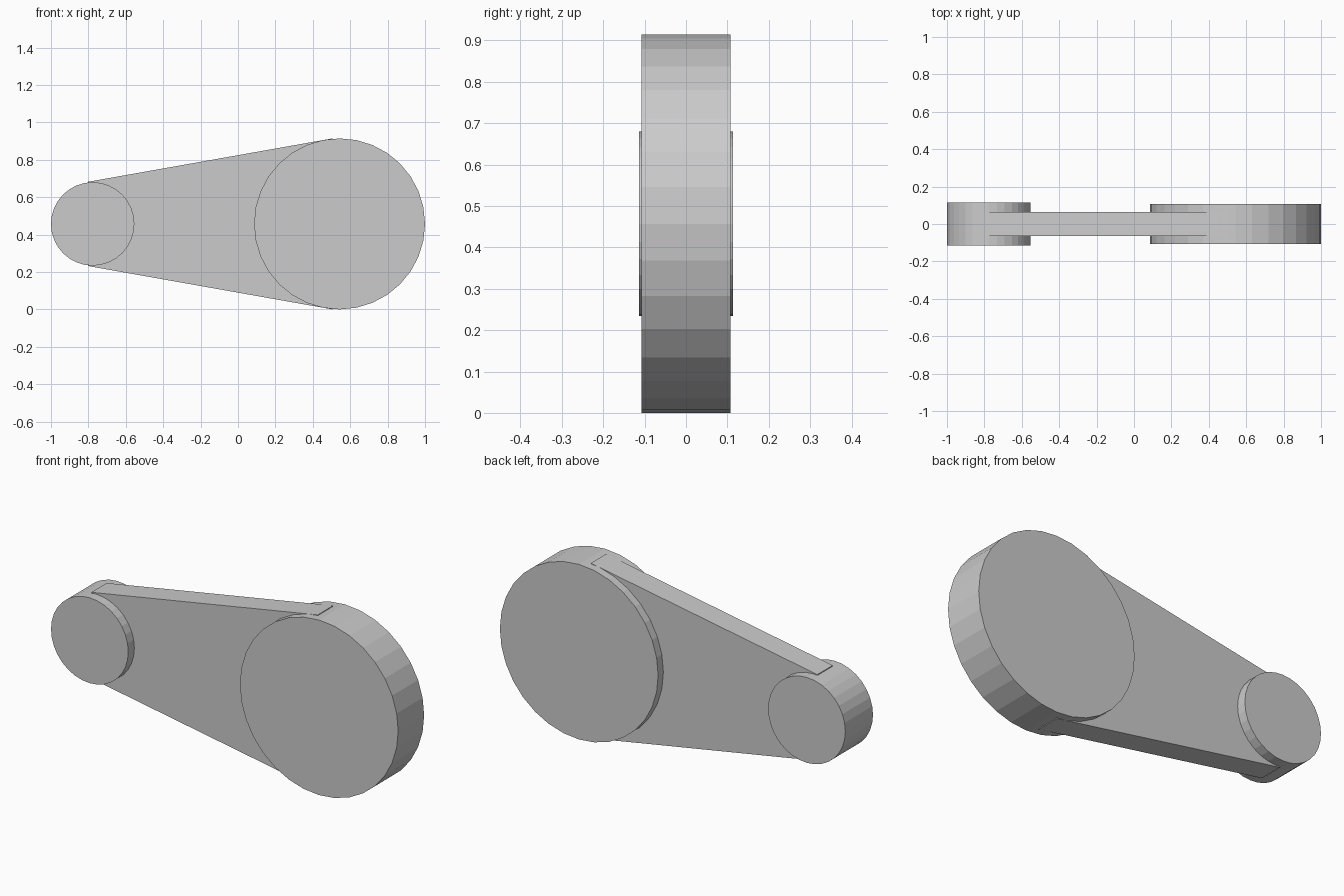
import bpy
import bmesh
from math import radians

if "Cube" in bpy.data.objects:
    bpy.data.objects.remove(bpy.data.objects["Cube"])

AXIS_Z = 0.457


def disc(name, x, radius, depth):
    """Flat-shaded 32-sided disc with its axis along y."""
    bpy.ops.mesh.primitive_cylinder_add(
        vertices=32, radius=radius, depth=depth,
        location=(x, 0, AXIS_Z), rotation=(radians(90), 0, radians(90)))
    ob = bpy.context.object
    ob.rotation_euler = (radians(90), 0, 0)
    ob.name = name
    return ob


def plate(name, profile, thickness):
    """Extrude an xz outline along y, centred on y = 0."""
    bm = bmesh.new()
    face = bm.faces.new([bm.verts.new((x, -thickness / 2, z)) for x, z in profile])
    ext = bmesh.ops.extrude_face_region(bm, geom=[face])
    verts = [g for g in ext["geom"] if isinstance(g, bmesh.types.BMVert)]
    bmesh.ops.translate(bm, verts=verts, vec=(0, thickness, 0))
    bmesh.ops.recalc_face_normals(bm, faces=bm.faces)
    mesh = bpy.data.meshes.new(name)
    bm.to_mesh(mesh)
    bm.free()
    ob = bpy.data.objects.new(name, mesh)
    bpy.context.collection.objects.link(ob)
    return ob


# End bosses
disc("small_boss", -0.777, 0.223, 0.228)
disc("large_boss", 0.543, 0.457, 0.214)

# Tapered web joining the bosses
plate("link_web", [(-0.803, AXIS_Z - 0.225), (0.505, AXIS_Z - 0.457),
                   (0.505, AXIS_Z + 0.457), (-0.803, AXIS_Z + 0.225)], 0.127)
